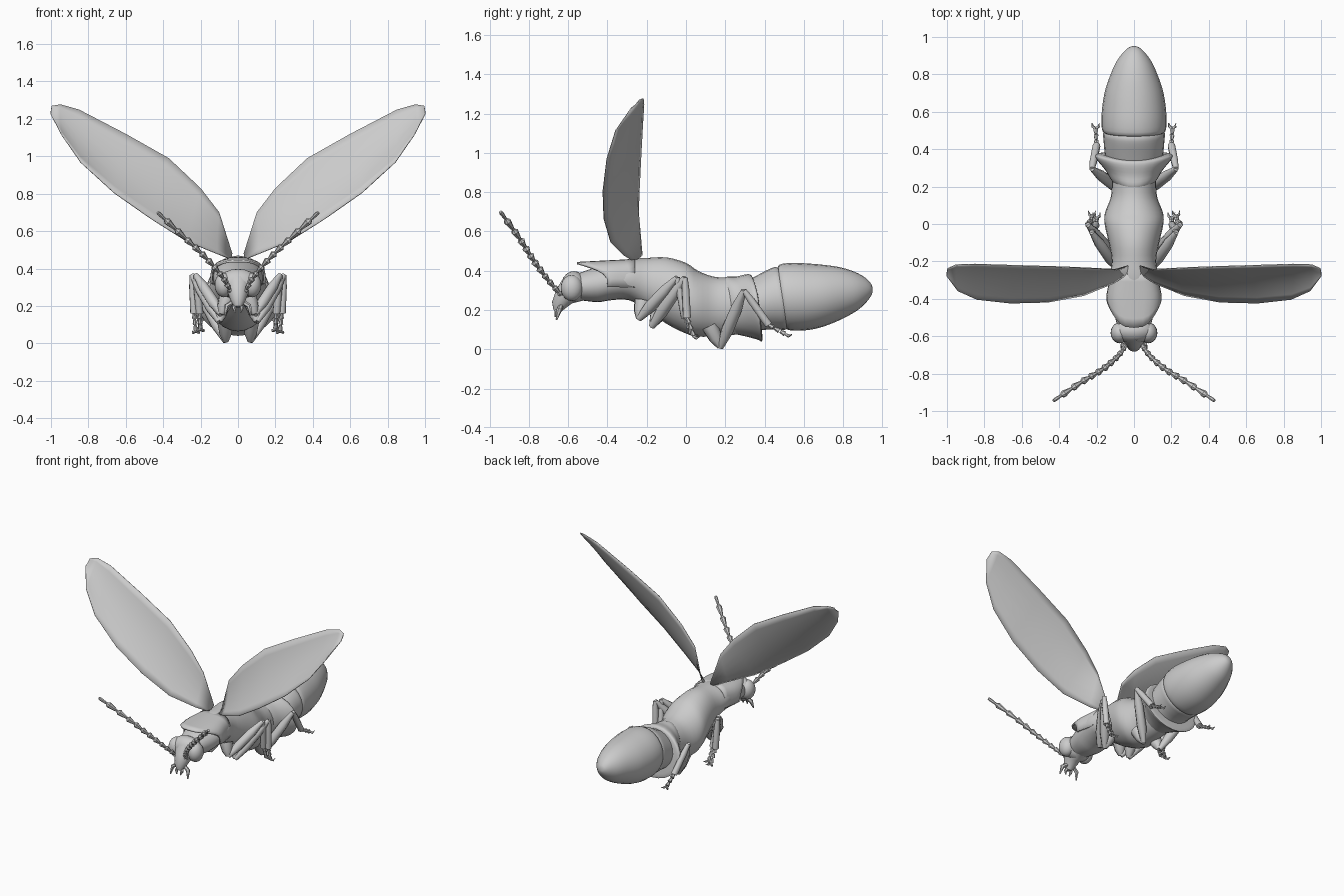
import bpy, bmesh, math
from mathutils import Vector

if "Cube" in bpy.data.objects:
    bpy.data.objects.remove(bpy.data.objects["Cube"])


def mat(name, c, a=1.0):
    m = bpy.data.materials.new(name)
    m.diffuse_color = (c, c, c, a)
    m.use_nodes = True
    m.node_tree.nodes["Principled BSDF"].inputs["Base Color"].default_value = m.diffuse_color
    return m


SHELL = mat("grey shell", 0.6)


def finish(name, bm, m=SHELL, angle=50, recalc=True):
    if recalc:
        bmesh.ops.recalc_face_normals(bm, faces=bm.faces[:])
    me = bpy.data.meshes.new(name)
    bm.to_mesh(me)
    bm.free()
    me.materials.append(m)
    ob = bpy.data.objects.new(name, me)
    bpy.context.collection.objects.link(ob)
    bpy.context.view_layer.objects.active = ob
    ob.select_set(True)
    bpy.ops.object.shade_smooth_by_angle(angle=math.radians(angle))
    ob.select_set(False)
    return ob


def skin(bm, rings, cap=True):
    vs = [[bm.verts.new(p) for p in r] for r in rings]
    n = len(vs[0])
    for a, b in zip(vs, vs[1:]):
        for i in range(n):
            j = (i + 1) % n
            bm.faces.new((a[i], a[j], b[j], b[i]))
    if cap:
        bm.faces.new(vs[0])
        bm.faces.new(vs[-1])


def smooth_rows(rows, steps=3):
    """Catmull-Rom interpolation between profile rows."""
    out = []
    for i in range(len(rows) - 1):
        p = [rows[max(0, min(len(rows) - 1, i + k))] for k in (-1, 0, 1, 2)]
        for s in range(steps):
            t = s / steps
            out.append([0.5 * (2 * b + (c - a) * t + (2 * a - 5 * b + 4 * c - d) * t * t
                               + (3 * b - a - 3 * c + d) * t ** 3) for a, b, c, d in zip(*p)])
    return out + [list(rows[-1])]


def body(name, rows, lean=0.0, bow=0.0, n=24):
    """Loft of ovals; each row is y, top z, bottom z, half width."""
    bm = bmesh.new()
    rings = []
    for y, t, b, w in smooth_rows(rows):
        c, h = (t + b) / 2, (t - b) / 2
        ring = []
        for k in range(n):
            co, si = math.cos(k * math.tau / n), math.sin(k * math.tau / n)
            ring.append((w * co, y - lean * h * si - bow * (1 - co * co) * max(si, 0), c + h * si))
        rings.append(ring)
    skin(bm, rings)
    return finish(name, bm)


def tube(bm, pts, radii, n=8):
    """Tapered limb through points."""
    pts = [Vector(p) for p in pts]
    rings = []
    for i, p in enumerate(pts):
        d = (pts[min(i + 1, len(pts) - 1)] - pts[max(i - 1, 0)]).normalized()
        u = d.cross(Vector((0.3, 1, 0.1))).normalized()
        v = d.cross(u)
        rings.append([p + radii[i] * (u * math.cos(k * math.tau / n) + v * math.sin(k * math.tau / n))
                      for k in range(n)])
    skin(bm, rings)


def ball(bm, c, s, seg=20):
    r = bmesh.ops.create_uvsphere(bm, u_segments=seg, v_segments=seg // 2, radius=1)
    for v in r["verts"]:
        v.co = Vector((c[0] + v.co.x * s[0], c[1] + v.co.y * s[1], c[2] + v.co.z * s[2]))


# Thorax, waist rings and abdomen
body("thorax", [(-.54, .39, .25, .09), (-.45, .42, .24, .115), (-.38, .44, .25, .13), (-.29, .46, .25, .135),
                (-.2, .465, .2, .118), (-.1, .468, .13, .135), (0, .44, .08, .157), (.06, .40, .065, .155),
                (.14, .37, .065, .125), (.22, .365, .07, .118), (.28, .36, .08, .12)])
body("flared_ring", [(.22, .36, .08, .11), (.245, .37, .075, .128), (.29, .37, .065, .155),
                     (.345, .382, .05, .20), (.37, .377, .04, .21), (.375, .35, .07, .18)], 0.1, 0.02)
body("waist_ring", [(.33, .35, .09, .15), (.39, .38, .10, .158), (.45, .41, .10, .163),
                    (.485, .418, .10, .165), (.52, .40, .12, .15)], 0.15)
body("abdomen", [(.49, .40, .13, .14), (.495, .43, .10, .168), (.56, .44, .095, .174), (.64, .437, .105, .168),
                 (.72, .43, .13, .153), (.80, .418, .165, .125), (.87, .395, .205, .093),
                 (.92, .365, .25, .055), (.945, .335, .285, .025), (.95, .315, .305, .004)], 0.13)

# Collar shield overhanging the head, with a flattened arch
bm = bmesh.new()
rows = []
for k in range(17):
    a = math.pi * (k / 16 * 1.1 - 0.05)
    c, s = math.cos(a), math.sin(a)
    px = math.copysign(abs(c) ** .65, c)
    pz = math.copysign(abs(s) ** .7, s)
    front = -.40 - .155 * max(0, s) ** 1.5
    row = []
    for q in range(7):
        t = q / 6
        y = front + (-.26 - front) * t
        w = .148 - .024 * max(0, (y + .38) / .12) - .02 * max(0, (-.42 - y) / .12)
        row.append(bm.verts.new((w * px, y, .345 + (.1 + .015 * t) * pz)))
    rows.append(row)
for a, b in zip(rows, rows[1:]):
    for i in range(6):
        bm.faces.new((a[i], a[i + 1], b[i + 1], b[i]))
collar = finish("collar_shield", bm)
mod = collar.modifiers.new("thickness", "SOLIDIFY")
mod.thickness = 0.012

# Head with snout
bm = bmesh.new()
ball(bm, (0, -.57, .318), (.112, .068, .08))
tube(bm, [(0, -.57, .31), (0, -.62, .27), (0, -.648, .225), (0, -.655, .195)], [.08, .055, .038, .02], 14)
finish("head", bm)

for side, label in ((1, "right"), (-1, "left")):
    def P(*pts):
        return [(side * x, y, z) for x, y, z in pts]

    # Bulging eyes
    bm = bmesh.new()
    ball(bm, (side * .076, -.582, .312), (.049, .056, .066))
    finish(label + "_eye", bm)

    # Mouth feelers
    bm = bmesh.new()
    tube(bm, P((.02, -.635, .225), (.06, -.645, .20), (.068, -.66, .15)), [.012, .014, .004], 6)
    tube(bm, P((.012, -.645, .21), (.022, -.66, .19), (.014, -.665, .165)), [.01, .011, .004], 6)
    finish(label + "_mouth_feelers", bm)

    # Antenna made of flaring beads
    path = [Vector(p) for p in smooth_rows(P((.035, -.63, .27), (.08, -.70, .35), (.165, -.775, .45),
                                             (.28, -.845, .56), (.43, -.945, .70)))]
    bm = bmesh.new()
    for i, (a, b) in enumerate(zip(path, path[1:])):
        r = .015 + .005 * min(1, i / 5) if i < 11 else .011
        tube(bm, [a, a.lerp(b, .78), b], [.008, r, .008], 7)
    finish(label + "_antenna", bm, angle=35)

    # Legs: hip, femur, knee, shin and a forked foot
    legs = {"front": ((.06, -.22, .24), (.09, -.24, .155), (.225, -.045, .365), (.205, -.005, .16), (.20, .03, .075)),
            "middle": ((.08, -.12, .22), (.10, -.175, .115), (.245, -.005, .365), (.235, .005, .16), (.225, .04, .065)),
            "hind": ((.07, .12, .12), (.065, .175, .010), (.225, .295, .30), (.20, .42, .125), (.205, .51, .075))}
    for name, (hip, low, knee, ankle, toe) in legs.items():
        hip, low, knee, ankle, toe = [Vector(p) for p in P(hip, low, knee, ankle, toe)]
        bm = bmesh.new()
        tube(bm, [hip, hip.lerp(low, .6), low], [.045, .035, .015])
        tube(bm, [low, low.lerp(knee, .3), low.lerp(knee, .7), knee], [.016, .031, .029, .014])
        tube(bm, [knee, knee.lerp(ankle, .3), ankle], [.014, .02, .021])
        for k in range(3):
            tube(bm, [ankle.lerp(toe, k / 3), ankle.lerp(toe, (k + .8) / 3)], [.008, .014], 6)
        for dx in (-.016, .016):
            tube(bm, [toe, toe + Vector((dx, .012, -.008)), toe + Vector((dx * 1.2, .03, .0))],
                 [.008, .008, .003], 5)
        finish(f"{label}_{name}_leg", bm)

    # Raised wing: upper (rear) edge to lower (front) edge with a cupped middle
    upper = [(.03, -.225, .48), (.10, -.245, .70), (.20, -.24, .83), (.37, -.232, .99),
             (.60, -.225, 1.12), (.85, -.217, 1.25), (.95, -.22, 1.278), (.995, -.24, 1.27)]
    lower = [(.035, -.27, .45), (.11, -.32, .48), (.27, -.385, .545), (.46, -.42, .665),
             (.66, -.425, .805), (.84, -.405, .97), (.94, -.36, 1.115), (1.0, -.28, 1.23)]
    bm = bmesh.new()
    rows = []
    for u, l in zip(P(*upper), P(*lower)):
        u, l = Vector(u), Vector(l)
        depth = .12 * (u - l).length
        rows.append([bm.verts.new(u.lerp(l, t) + Vector((side * .35, .85, -.4)) * depth * 2 * t * (1 - t))
                     for t in (0, .12, .3, .5, .7, .88, 1)])
    for a, b in zip(rows, rows[1:]):
        for i in range(6):
            f = (a[i], a[i + 1], b[i + 1], b[i])
            bm.faces.new(f if side > 0 else f[::-1])
    wing = finish(label + "_wing", bm, recalc=False)
    mod = wing.modifiers.new("thickness", "SOLIDIFY")
    mod.thickness = 0.005
